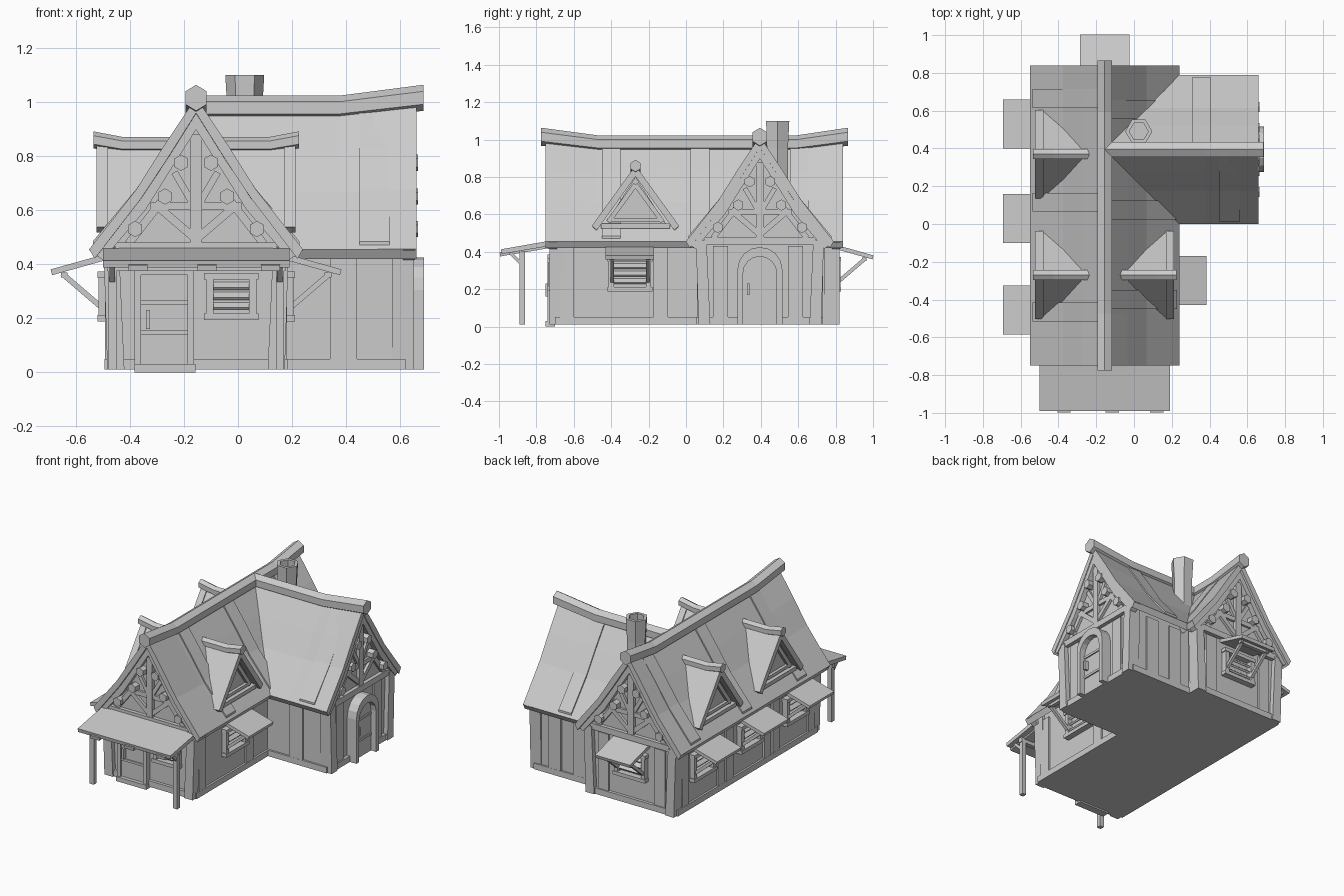
import bpy, bmesh, math
from mathutils import Matrix, Vector

if "Cube" in bpy.data.objects:
    bpy.data.objects.remove(bpy.data.objects["Cube"], do_unlink=True)

mat = bpy.data.materials.new("plain grey")
mat.use_nodes = True
grey = (0.6, 0.6, 0.6, 1)
mat.diffuse_color = grey
mat.node_tree.nodes["Principled BSDF"].inputs["Base Color"].default_value = grey

X, Y, Z = Vector((1, 0, 0)), Vector((0, 1, 0)), Vector((0, 0, 1))


def frame(x, y, u, v, n):
    """Local axes: u across, v up, n outward."""
    m = Matrix((u, v, n)).transposed().to_4x4()
    m.translation = (x, y, 0)
    return m


def sideways(m):
    """Swap across and outward, for profiles seen from the side."""
    s = m.copy()
    s.col[0], s.col[2] = m.col[2].copy(), m.col[0].copy()
    return s


def loft(name, m, pts, stations):
    """Sweep a profile through stations of (distance, ridge lift, scale)."""
    bm = bmesh.new()
    rings = [[bm.verts.new(m @ Vector((u * s, v * s + lift * max(0, v - 0.45), d)))
              for u, v in pts] for d, lift, s in stations]
    n = len(pts)
    for a, b in zip(rings, rings[1:]):
        for i in range(n):
            j = (i + 1) % n
            bm.faces.new((a[i], a[j], b[j], b[i]))
    bm.faces.new(rings[0])
    bm.faces.new(rings[-1])
    bmesh.ops.recalc_face_normals(bm, faces=bm.faces)
    mesh = bpy.data.meshes.new(name)
    bm.to_mesh(mesh)
    bm.free()
    mesh.materials.append(mat)
    ob = bpy.data.objects.new(name, mesh)
    bpy.context.collection.objects.link(ob)
    return ob


def prism(name, m, pts, d0, d1):
    return loft(name, m, pts, [(d0, 0, 1), (d1, 0, 1)])


def box(name, m, u0, u1, v0, v1, d0, d1):
    return prism(name, m, [(u0, v0), (u1, v0), (u1, v1), (u0, v1)], d0, d1)


def bar(name, m, a, b, w, d0, d1):
    """Straight timber from a to b lying in the plane of the profile."""
    a, b = Vector(a), Vector(b)
    t = (b - a).normalized() * w / 2
    s = Vector((-t.y, t.x))
    return prism(name, m, [a + s, b + s, b - s, a - s], d0, d1)


def ring(u, v, r, n=6, turn=math.pi / 2):
    return [(u + r * math.cos(turn + i * math.tau / n), v + r * math.sin(turn + i * math.tau / n))
            for i in range(n)]


def mirrored(half):
    return half + [(-u, v) for u, v in reversed(half) if u]


front = frame(-0.155, 0.045, X, Z, -Y)
back = frame(-0.155, 0.045, X, Z, Y)
left = frame(-0.155, 0.045, Y, Z, -X)
right = frame(-0.155, 0.045, Y, Z, X)
wing = frame(-0.155, 0.395, Y, Z, X)
wing_front = frame(-0.155, 0.395, X, Z, -Y)
wing_back = frame(-0.155, 0.395, X, Z, Y)

# Roof profile, curving out towards the eaves
TOP = [(0, 0.985), (0.12, 0.815), (0.22, 0.665), (0.395, 0.455)]
UNDER = [(0.375, 0.42), (0.205, 0.63), (0.11, 0.765), (0, 0.93)]
INNER = [(0.345, 0.42), (0.185, 0.60), (0.1, 0.73), (0, 0.88)]
BODY = [(0.325, 0.01), (0.325, 0.465), (0.205, 0.645), (0.11, 0.78), (0, 0.94)]


def roof(name, m, stations, ridge):
    half = TOP + UNDER
    pts = TOP + UNDER + [(-u, v) for u, v in UNDER[-2::-1]] + [(-u, v) for u, v in TOP[:0:-1]]
    loft(name, m, pts, stations)
    loft(name + "_ridge_beam", m, ring(0, 0.978, 0.045), ridge)


roof("main_roof", front,
     [(-0.795, 0.06, 1), (-0.55, 0, 1), (0.52, 0, 1), (0.795, 0.06, 1)],
     [(-0.82, 0.07, 1), (-0.55, 0, 1), (0.52, 0, 1), (0.82, 0.07, 1)])
roof("wing_roof", wing, [(0, 0, 1), (0.53, 0, 1), (0.815, 0.06, 1)],
     [(0, 0, 1), (0.53, 0, 1), (0.84, 0.07, 1)])
prism("main_walls", front, mirrored(BODY), -0.745, 0.745)
prism("wing_walls", wing, mirrored(BODY), 0, 0.775)


# Raised boards running down the roof slopes
def roof_board(m, side, d0, d1):
    line = [(0.02, 0.957)] + TOP[1:3] + [(0.382, 0.47)]
    pts = [(u * side, v + 0.014) for u, v in line] + [(u * side, v - 0.01) for u, v in reversed(line)]
    prism("roof_board", m, pts, d0, d1)


for d in (0.395, -0.08, -0.61):
    roof_board(front, 1, d, d + 0.1)
for d in (0.46, -0.12, -0.67):
    roof_board(front, -1, d, d + 0.1)
roof_board(wing, -1, 0.605, 0.715)
roof_board(wing, 1, 0.465, 0.56)


# Gable ends: barge boards, posts, timber framing and pegs
def gable(m, D):
    for s in (1, -1):
        pts = [(u * s, v) for u, v in TOP + INNER]
        loft("barge_board", m, [(u, v - 0.004) for u, v in pts], [(D - 0.01, 0.05, 1), (D + 0.035, 0.05, 1)])
        prism("corner_post", m, [(s * u, v) for u, v in
              [(0.265, 0.01), (0.328, 0.01), (0.342, 0.46), (0.285, 0.46)]], D - 0.05, D + 0.03)
        bar("long_brace", m, (s * 0.01, 0.5), (s * 0.15, 0.62), 0.03, D, D + 0.018)
        bar("short_brace", m, (s * 0.25, 0.475), (s * 0.13, 0.63), 0.03, D, D + 0.018)
        bar("upper_brace", m, (s * 0.01, 0.62), (s * 0.08, 0.74), 0.025, D, D + 0.016)
        for u, v in ((0.055, 0.775), (0.115, 0.65), (0.225, 0.53)):
            prism("timber_peg", m, ring(s * u, v, 0.03), D, D + 0.045)
    box("king_post", m, -0.022, 0.022, 0.47, 0.88, D, D + 0.022)
    box("collar_beam", m, -0.17, 0.17, 0.60, 0.63, D, D + 0.015)
    box("tie_beam", m, -0.3, 0.3, 0.44, 0.48, D, D + 0.025)
    box("sill_beam", m, -0.32, 0.32, 0.01, 0.05, D, D + 0.02)


gable(front, 0.745)
gable(back, 0.745)
gable(wing, 0.775)


# Louvred window
def window(m, u, D, w=0.1, v0=0.2, v1=0.36):
    for s in (-1, 1):
        box("window_jamb", m, u + s * w - 0.014, u + s * w + 0.014, v0 - 0.01, v1, D, D + 0.035)
    for v in (v0, v1):
        box("window_rail", m, u - w - 0.02, u + w + 0.02, v - 0.012, v + 0.012, D, D + 0.04)
    for i in range(1, 4):
        v = v0 + (v1 - v0) * i / 4
        bar("window_slat", sideways(m), (D, v + 0.012), (D + 0.025, v - 0.008), 0.012, u - w, u + w)


# Sloping canopy on two struts over a window
def canopy(m, u, D):
    s = sideways(m)
    bar("window_canopy", s, (D - 0.03, 0.437), (D + 0.21, 0.37), 0.022, u - 0.13, u + 0.13)
    for e in (-0.095, 0.095):
        bar("canopy_strut", s, (D - 0.005, 0.215), (D + 0.17, 0.365), 0.02, u + e - 0.01, u + e + 0.01)
    box("canopy_rail", m, u - 0.11, u + 0.11, 0.35, 0.37, D + 0.15, D + 0.175)


for m, u, D in ((left, 0.485, 0.325), (left, -0.015, 0.325), (left, -0.5, 0.325),
                (right, -0.345, 0.325), (back, 0, 0.745)):
    window(m, u, D)
    canopy(m, u, D)


# Side wall boards and sills
def wall_boards(m, D, centres, w, v1=0.43):
    for u in centres:
        box("wall_board", m, u - w / 2, u + w / 2, 0.04, v1, D, D + 0.012)


wall_boards(left, 0.325, (0.66, 0.28, 0.19, -0.21, -0.3, -0.68), 0.07)
wall_boards(right, 0.325, (-0.68, -0.18), 0.075)
wall_boards(wing_front, 0.325, (0.545,), 0.1)
wall_boards(wing_back, 0.325, (0.44, 0.62), 0.09)
wall_boards(back, 0.745, (-0.21, 0.21), 0.08)
wall_boards(wing, 0.775, (-0.21, 0.19), 0.08)
for m, u0, u1 in ((left, -0.745, 0.745), (right, -0.745, 0.03),
                  (wing_front, 0.325, 0.775), (wing_back, 0.325, 0.775)):
    box("side_sill", m, u0, u1, 0.01, 0.05, 0.32, 0.338)


# Dormers with a framed triangular window
def dormer(m, u):
    m = m @ Matrix.Translation((u, 0, 0))
    prism("dormer_wall", m, [(-0.18, 0.52), (0.18, 0.52), (0, 0.80)], 0.08, 0.315)
    for s in (-1, 1):
        prism("dormer_roof", m, [(0, 0.85), (0.23 * s, 0.535), (0.21 * s, 0.515), (0, 0.81)], 0.06, 0.35)
        bar("dormer_barge", m, (0, 0.832), (0.22 * s, 0.527), 0.035, 0.325, 0.368)
        bar("dormer_frame", m, (0, 0.76), (0.145 * s, 0.56), 0.025, 0.31, 0.335)
    box("dormer_sill", m, -0.185, 0.185, 0.525, 0.55, 0.3, 0.35)
    box("dormer_rail", m, -0.14, 0.14, 0.56, 0.58, 0.31, 0.335)
    loft("dormer_ridge", m, ring(0, 0.84, 0.03),
         [(0.08, 0, 1), (0.27, 0, 1), (0.38, 0.05, 1)])


dormer(left, 0.325)
dormer(left, -0.315)
dormer(right, -0.315)

# Front door and louvred window
D = 0.745
box("front_door", front, -0.205, -0.03, 0.03, 0.36, D, D + 0.025)
for u in (-0.215, -0.02):
    box("front_door_jamb", front, u - 0.012, u + 0.012, 0, 0.375, D, D + 0.04)
box("front_door_lintel", front, -0.227, -0.008, 0.36, 0.385, D, D + 0.04)
box("front_door_step", front, -0.227, -0.003, 0, 0.03, D, D + 0.05)
for v in (0.14, 0.25):
    box("front_door_batten", front, -0.203, -0.032, v, v + 0.015, D, D + 0.033)
box("front_door_handle", front, -0.185, -0.17, 0.16, 0.23, D, D + 0.05)
window(front, 0.13, D, 0.08, 0.205, 0.355)

# Porch roof, beam, posts and rafters
side = sideways(front)
loft("porch_roof", side, [(0.75, 0.463), (1.035, 0.413), (1.03, 0.388), (0.75, 0.435)],
     [(-0.345, 0, 1), (0.345, 0, 1)])
box("porch_beam", front, -0.33, 0.33, 0.375, 0.405, 0.905, 0.935)
for u in (-0.31, 0.31):
    box("porch_post", front, u - 0.015, u + 0.015, 0.01, 0.4, 0.905, 0.935)
    bar("porch_post_brace", side, (0.93, 0.34), (0.985, 0.395), 0.018, u - 0.01, u + 0.01)
for u in (-0.215, 0.04, 0.275):
    bar("porch_rafter", side, (0.75, 0.435), (1.04, 0.386), 0.022, u - 0.035, u + 0.035)

# Arched side door
D = 0.775


def arch(r, v):
    return [(-r, 0.01)] + [(-r * math.cos(a * math.pi / 8), v + r * math.sin(a * math.pi / 8))
                           for a in range(9)] + [(r, 0.01)]


outer, inner = arch(0.12, 0.305), arch(0.09, 0.285)
for i in range(len(outer) - 1):
    prism("arch_stone", wing, [outer[i], outer[i + 1], inner[i + 1], inner[i]], D, D + 0.068)
prism("side_door", wing, inner, D, D + 0.03)
for v in (0.12, 0.26):
    box("side_door_batten", wing, -0.085, 0.085, v, v + 0.015, D, D + 0.038)
box("side_door_handle", wing, -0.07, -0.055, 0.17, 0.23, D, D + 0.055)

# Hollow six-sided chimney
chimney = frame(0.025, 0.49, X, Y, Z)
loft("chimney", chimney, ring(0, 0, 0.072, 6, 0),
     [(0.6, 0, 0.85), (0.95, 0, 0.88), (1.1, 0, 1), (1.1, 0, 0.7), (1.03, 0, 0.7)])
